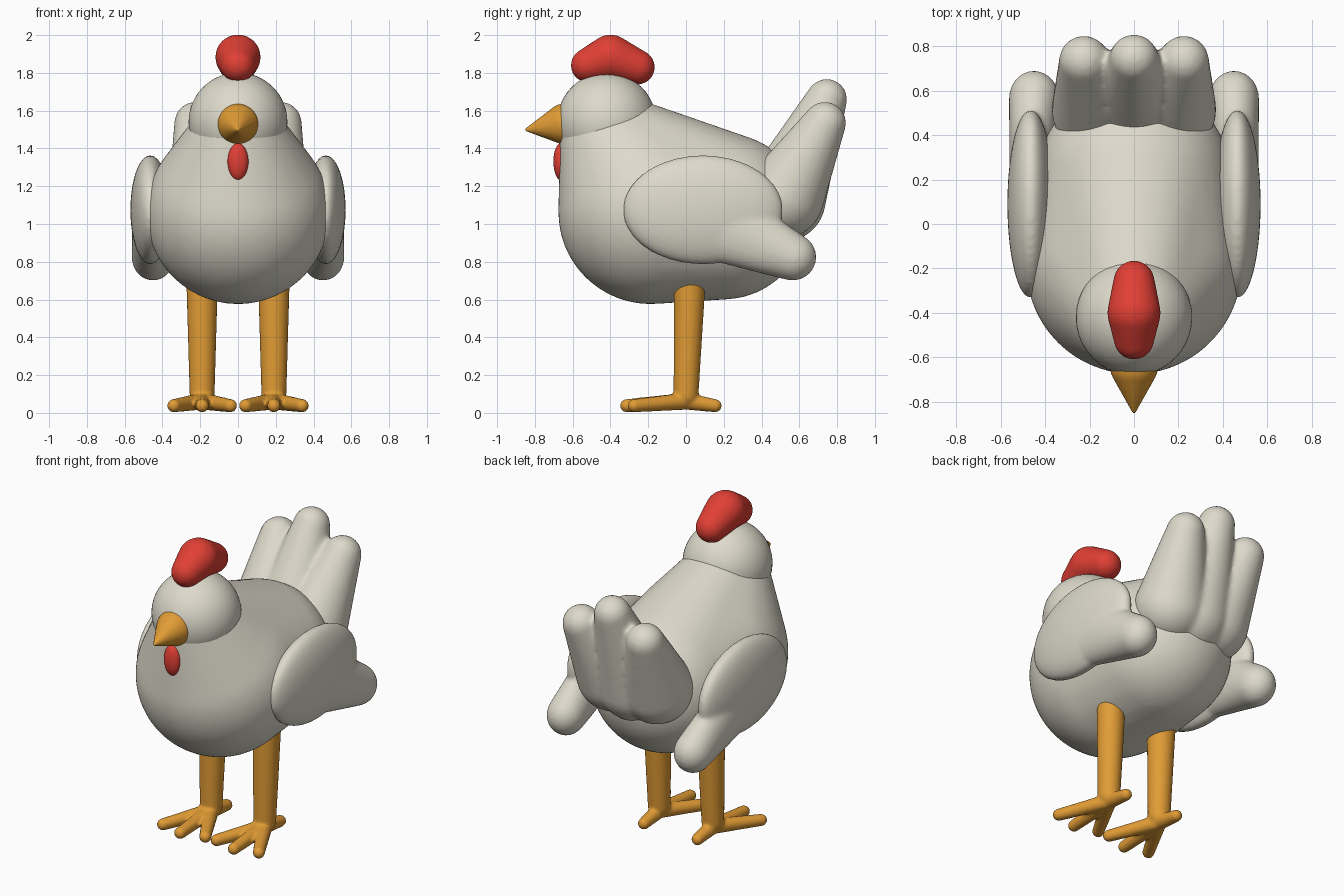
import bpy, bmesh
from mathutils import Vector

if "Cube" in bpy.data.objects:
    bpy.data.objects.remove(bpy.data.objects["Cube"])


def material(name, rgb):
    m = bpy.data.materials.new(name)
    m.diffuse_color = (*rgb, 1)
    m.use_nodes = True
    m.node_tree.nodes["Principled BSDF"].inputs["Base Color"].default_value = m.diffuse_color
    return m


CREAM = material("cream_feathers", (0.73, 0.70, 0.60))
ORANGE = material("orange", (0.75, 0.33, 0.035))
RED = material("red", (0.75, 0.05, 0.035))


def hull(target, blobs):
    """Add the convex hull of several ellipsoids (centre, radius) to target."""
    ball = bmesh.new()
    bmesh.ops.create_icosphere(ball, subdivisions=4, radius=1)
    bm = bmesh.new()
    for centre, r in blobs:
        r = Vector(r if isinstance(r, tuple) else (r, r, r))
        for v in ball.verts:
            bm.verts.new(Vector(centre) + v.co * r)
    bmesh.ops.convex_hull(bm, input=bm.verts[:])
    bmesh.ops.delete(bm, geom=[v for v in bm.verts if not v.link_faces], context='VERTS')
    bmesh.ops.recalc_face_normals(bm, faces=bm.faces[:])
    tmp = bpy.data.meshes.new("tmp")
    bm.to_mesh(tmp)
    target.from_mesh(tmp)
    bpy.data.meshes.remove(tmp)
    ball.free()
    bm.free()


def part(name, mat, hulls, voxel=0, smooth=0):
    """Make a part from hulls; a voxel size melts them into one soft skin."""
    bm = bmesh.new()
    for h in hulls:
        hull(bm, h)
    me = bpy.data.meshes.new(name)
    bm.to_mesh(me)
    bm.free()
    me.materials.append(mat)
    me.polygons.foreach_set("use_smooth", [True] * len(me.polygons))
    ob = bpy.data.objects.new(name, me)
    bpy.context.collection.objects.link(ob)
    if voxel:
        rm = ob.modifiers.new("melt", 'REMESH')
        rm.mode = 'VOXEL'
        rm.voxel_size = voxel
        rm.use_smooth_shade = True
        sm = ob.modifiers.new("soften", 'SMOOTH')
        sm.factor = 0.5
        sm.iterations = smooth
    return ob


# Body: chest, rump and neck
part("body", CREAM, [[((0, -0.19, 1.062), 0.487), ((0, 0.2, 1.04), 0.44),
                      ((0, -0.425, 1.465), 0.243)]], 0.02, 10)
# Head
part("head", CREAM, [[((0, -0.42, 1.54), 0.262)]])
# Comb
part("comb", RED, [
    [((0, -0.52, 1.84), 0.09), ((0, -0.40, 1.883), 0.12)],
    [((0, -0.40, 1.883), 0.12), ((0, -0.257, 1.83), 0.092)]], 0.012, 5)
# Beak and wattle
part("beak", ORANGE, [[((0, -0.64, 1.53), 0.108), ((0, -0.84, 1.5), 0.01)]])
part("wattle", RED, [[((0, -0.662, 1.33), (0.055, 0.04, 0.098))]])

# Tail: three feathers fanned from a broad base
feathers = [[((0, 0.515, 1.13), 0.225), ((0, 0.745, 1.66), 0.108)]]
for s in (-1, 1):
    feathers.append([((s * 0.155, 0.515, 1.14), 0.215),
                     ((s * 0.225, 0.735, 1.535), 0.112)])
part("tail", CREAM, feathers, 0.014, 8)

for s, side in ((1, "right"), (-1, "left")):
    # Wing: flat oval with a rounded trailing tip
    part(side + "_wing", CREAM, [
        [((s * 0.465, 0.09, 1.075), (0.105, 0.425, 0.29))],
        [((s * 0.465, 0.22, 0.98), (0.095, 0.2, 0.19)),
         ((s * 0.45, 0.565, 0.825), (0.113, 0.125, 0.125))]], 0.014, 8)
    # Leg and four-toed foot
    x = s * 0.19
    toes = [(0, -0.315), (-0.15, -0.275), (0.15, -0.275), (0, 0.155)]
    hulls = [[((x, 0.022, 0.75), 0.085), ((x, 0, 0.095), 0.066)]]
    for tx, ty in toes:
        hulls.append([((x, 0, 0.062), 0.045), ((x + tx, ty, 0.038), 0.035)])
    part(side + "_leg", ORANGE, hulls, 0.01, 3)
